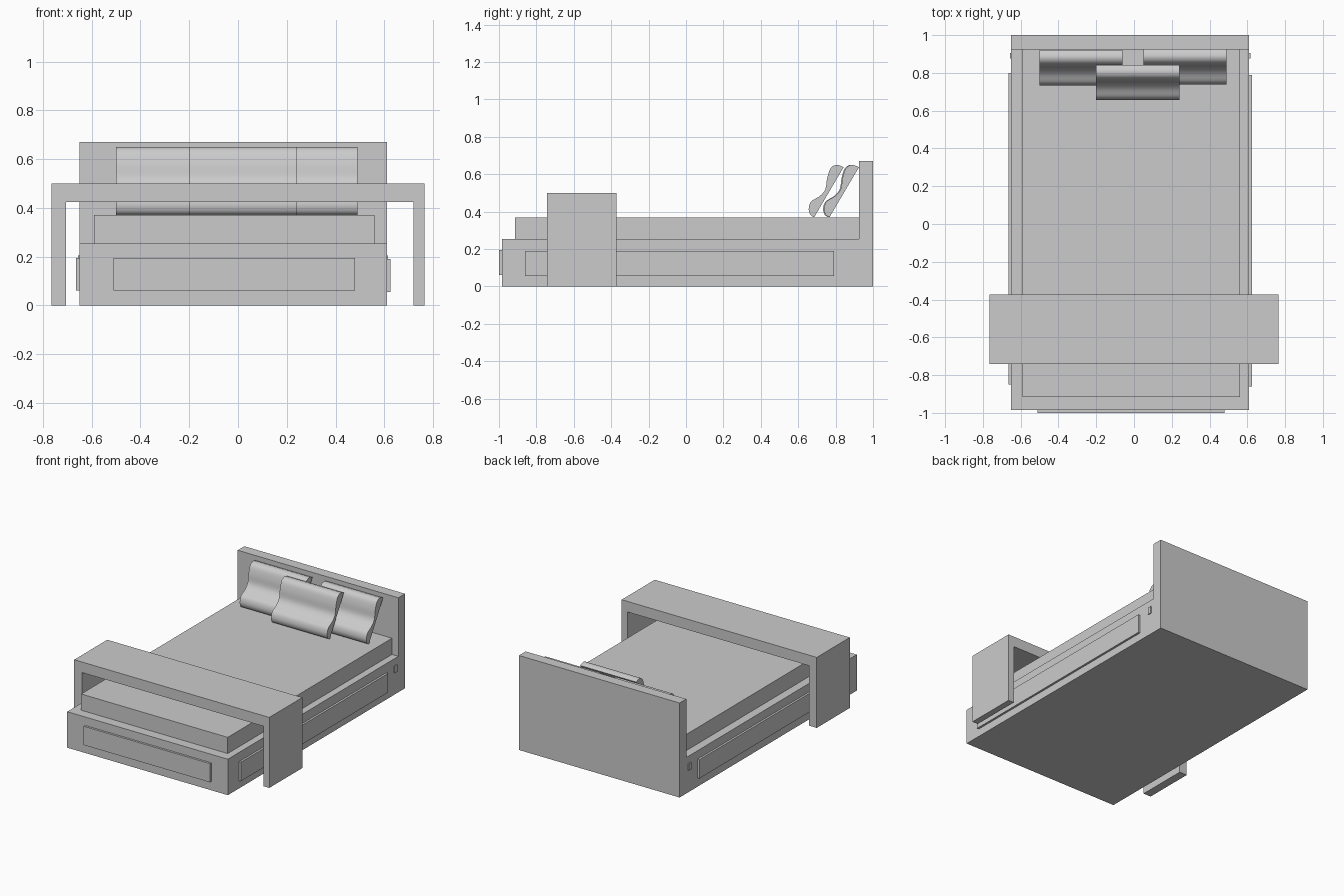
import bpy
import bmesh

cube = bpy.data.objects.get("Cube")
if cube:
    bpy.data.objects.remove(cube, do_unlink=True)

grey = bpy.data.materials.new("plain_grey")
grey.use_nodes = True
grey.diffuse_color = (0.6, 0.6, 0.6, 1)
grey.node_tree.nodes["Principled BSDF"].inputs["Base Color"].default_value = (0.6, 0.6, 0.6, 1)


def prism(name, outline, axis, start, end):
    """Extrude a closed outline along x (outline in y, z) or y (outline in x, z)."""
    bm = bmesh.new()
    place = (lambda a, b: (start, a, b)) if axis == 0 else (lambda a, b: (a, start, b))
    face = bm.faces.new([bm.verts.new(place(a, b)) for a, b in outline])
    moved = bmesh.ops.extrude_face_region(bm, geom=[face])["geom"]
    for v in moved:
        if isinstance(v, bmesh.types.BMVert):
            v.co[axis] = end
    bmesh.ops.recalc_face_normals(bm, faces=bm.faces)
    mesh = bpy.data.meshes.new(name)
    bm.to_mesh(mesh)
    bm.free()
    mesh.materials.append(grey)
    obj = bpy.data.objects.new(name, mesh)
    bpy.context.collection.objects.link(obj)
    return obj


def box(name, x, y, z):
    return prism(name, [(x[0], z[0]), (x[1], z[0]), (x[1], z[1]), (x[0], z[1])], 1, *y)


def smooth_path(points, steps=4):
    """Catmull-Rom curve through the points."""
    padded = [points[0]] + points + [points[-1]]
    path = []
    for p, q, r, s in zip(padded, padded[1:], padded[2:], padded[3:]):
        for i in range(steps):
            t = i / steps
            path.append(tuple(0.5 * (2 * b + (c - a) * t + (2 * a - 5 * b + 4 * c - d) * t**2
                                     + (3 * b - a - 3 * c + d) * t**3)
                              for a, b, c, d in zip(p, q, r, s)))
    return path + [points[-1]]


# Bed base and headboard in one L-shaped side profile
prism("bed_frame", [(-0.985, 0), (1, 0), (1, 0.67), (0.925, 0.67), (0.925, 0.255), (-0.985, 0.255)],
      0, -0.65, 0.61)
box("mattress", (-0.59, 0.56), (-0.915, 0.925), (0.255, 0.37))

# Drawer fronts
box("foot_drawer", (-0.51, 0.48), (-1, -0.985), (0.062, 0.195))
box("left_drawer", (0.61, 0.625), (-0.86, 0.79), (0.055, 0.19))
box("right_drawer", (-0.665, -0.65), (-0.85, 0.80), (0.062, 0.195))

# Small socket plates beside the headboard
box("left_socket", (0.61, 0.616), (0.875, 0.905), (0.155, 0.205))
box("right_socket", (-0.656, -0.65), (0.875, 0.905), (0.155, 0.205))

# Bench bridging the foot of the bed
prism("bridge_bench", [(-0.765, 0), (-0.705, 0), (-0.705, 0.425), (0.72, 0.425), (0.72, 0),
                       (0.765, 0), (0.765, 0.5), (-0.765, 0.5)], 1, -0.742, -0.372)

# Pillows: curved front and a straight sloping back
front_curve = [(0.685, 0.37), (0.665, 0.383), (0.656, 0.415), (0.67, 0.455), (0.715, 0.483),
               (0.745, 0.52), (0.755, 0.58), (0.773, 0.632), (0.805, 0.65), (0.843, 0.638)]
for name, x, shift in (("right_pillow", (-0.5, -0.06), 0.077),
                       ("left_pillow", (0.05, 0.49), 0.082),
                       ("centre_pillow", (-0.2, 0.24), 0)):
    pillow = prism(name, [(y + shift, z) for y, z in smooth_path(front_curve)], 0, *x)
    bpy.ops.object.select_all(action="DESELECT")
    pillow.select_set(True)
    bpy.context.view_layer.objects.active = pillow
    bpy.ops.object.shade_smooth_by_angle(angle=0.7)
